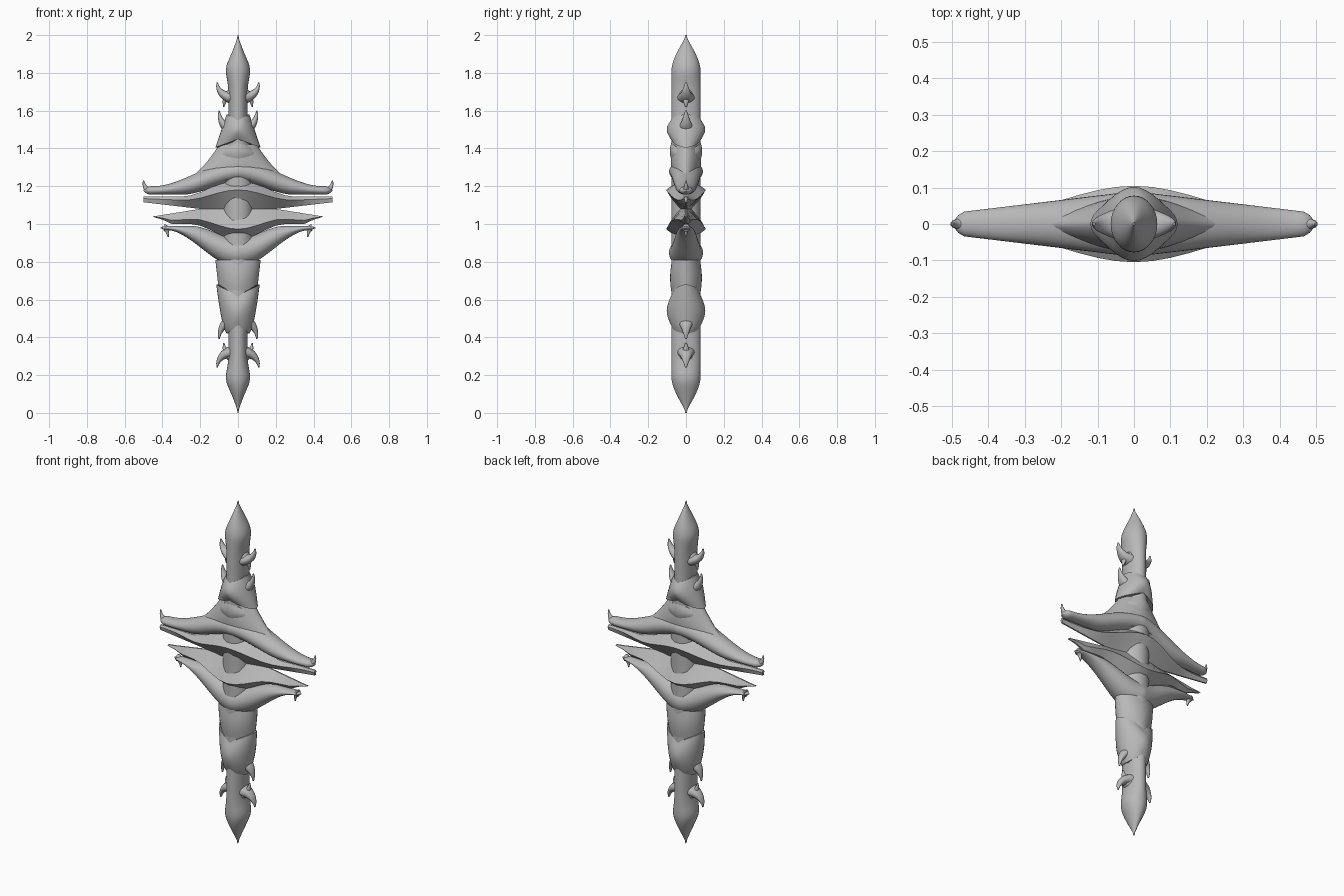
import bpy, bmesh, math

old = bpy.data.objects.get("Cube")
if old:
    bpy.data.objects.remove(old, do_unlink=True)

shade = (0.48, 0.48, 0.48, 1)
grey = bpy.data.materials.new("plain_grey")
grey.use_nodes = True
grey.diffuse_color = shade
grey.node_tree.nodes["Principled BSDF"].inputs["Base Color"].default_value = shade


def clamp(t):
    return max(0.0, min(1.0, t))


def mix(ends, t):
    return ends[0] + (ends[1] - ends[0]) * t


def ease(t):
    t = clamp(t)
    return t * t * (3 - 2 * t)


def steps(count):
    return [i / count for i in range(count + 1)]


def loft(name, rings, sharp_angle=40):
    """Skin equal-length point rings and cap both ends."""
    bm = bmesh.new()
    loops = [[bm.verts.new(point) for point in ring] for ring in rings]
    for lower, upper in zip(loops, loops[1:]):
        for i in range(len(lower)):
            bm.faces.new((lower[i - 1], lower[i], upper[i], upper[i - 1]))
    bm.faces.new(loops[0])
    bm.faces.new(loops[-1])
    bmesh.ops.recalc_face_normals(bm, faces=bm.faces)
    mesh = bpy.data.meshes.new(name)
    bm.to_mesh(mesh)
    bm.free()
    mesh.materials.append(grey)
    part = bpy.data.objects.new(name, mesh)
    bpy.context.collection.objects.link(part)
    bpy.ops.object.select_all(action="DESELECT")
    part.select_set(True)
    bpy.context.view_layer.objects.active = part
    bpy.ops.object.shade_smooth_by_angle(angle=math.radians(sharp_angle))


def oval(power=2.0, count=32):
    """Unit superellipse; a low power gives pointed sides."""
    def bend(value):
        return math.copysign(abs(value) ** (2 / power), value)
    turns = [math.tau * i / count for i in range(count)]
    return [(bend(math.cos(a)), bend(math.sin(a))) for a in turns]


def spindle(name, length=2):
    """Upright core, alike at both ends: pointed, swollen, then narrow."""
    rings = []
    for t in steps(100):
        z = length * t
        end = min(z, length - z)
        point = max(0.05, math.sin(math.pi / 2 * clamp(end / 0.2)) ** 1.2)
        swell = math.exp(-((end - 0.18) / 0.07) ** 2)
        width = point * (0.05 + 0.015 * swell + 0.03 * ease((end - 0.45) / 0.25))
        rings.append([(width * u, 0.078 * point * v, z) for u, v in oval()])
    loft(name, rings)


def sleeve(name, height, width, depth, bulge, lift, flare=1.0, power=1.8):
    """Upright collar; each pair runs from bottom to top, lift raises the sides."""
    rings = []
    for t in steps(12):
        half_x = mix(width, t ** flare)
        half_y = depth + bulge * math.sin(math.pi * t)
        rings.append([(half_x * u, half_y * v, mix(height, t) + mix(lift, t) * abs(u))
                      for u, v in oval(power)])
    loft(name, rings)


def arm(name, reach, top, top_run, bottom, bottom_run, depth):
    """Sideways limb; each pair runs from the middle to the tip."""
    rings = []
    for t in steps(60):
        x = reach * (2 * t - 1)
        side = abs(x)
        high = mix(top, ease(side / top_run))
        low = mix(bottom, ease(side / bottom_run))
        cap = max(0.1, clamp((reach - side) / 0.03) ** 0.5)
        half_y = cap * mix(depth, side / reach)
        half_z = cap * (high - low) / 2
        rings.append([(x, half_y * u, (high + low) / 2 + half_z * v) for u, v in oval()])
    loft(name, rings)


def blade(name, reach, outer, run, tip, pinch, waist=1.08, notch=0.2):
    """Faceted wedge, thin along the waist and deep at the ridge."""
    count = round(reach / 0.05)
    rings = []
    for i in range(-count, count + 1):
        x = reach * i / count
        side = abs(x)
        inner = mix((waist, tip), clamp((side - notch) / (reach - notch)))
        edge = mix(outer, ease(side / run))
        edge = mix((edge, inner), pinch * clamp((side + 0.1 - reach) / 0.1))
        ridge = mix((edge, inner), 0.35)
        deep = mix((0.105, 0.01), ease(side / 0.45))
        thin = max(0.004, 0.045 * (1 - side / notch))
        front = [(0.3 * deep, edge), (deep, ridge), (thin, inner)]
        back = [(-y, z) for y, z in reversed(front)]
        rings.append([(x, y, z) for y, z in front + back])
    loft(name, rings, sharp_angle=25)


def spurs(name, x, z, out, rise, radius, depth=1.4):
    """Mirrored pair of tapered hooks that curve from outward to upright."""
    for side, label in ((1, "left"), (-1, "right")):
        rings = []
        for t in steps(12):
            angle = math.pi / 2 * t
            along, up = out * math.cos(angle), rise * math.sin(angle)
            size = math.hypot(along, up)
            r = mix((radius, 0.003), t)
            px = x + out * math.sin(angle)
            pz = z + rise * (1 - math.cos(angle))
            rings.append([(side * (px - up / size * r * u), r * depth * v, pz + along / size * r * u)
                          for u, v in oval(count=16)])
        loft(f"{name}_{label}", rings)


spindle("spindle")

# Overlapping collars with chevron edges
sleeve("upper_collar", height=(1.45, 1.55), width=(0.12, 0.06), depth=0.078, bulge=0.024, lift=(-0.045, 0.03))
sleeve("upper_chevron", height=(1.33, 1.44), width=(0.12, 0.09), depth=0.074, bulge=0.012, lift=(0.04, -0.05))
sleeve("upper_shoulder", height=(1.23, 1.42), width=(0.3, 0.1), depth=0.065, bulge=0.015, lift=(0, 0),
       flare=0.6, power=1.6)
sleeve("lower_chevron", height=(0.62, 0.81), width=(0.105, 0.12), depth=0.074, bulge=0.01, lift=(0.06, 0))
sleeve("lower_collar", height=(0.46, 0.62), width=(0.06, 0.115), depth=0.076, bulge=0.026, lift=(-0.04, 0.06),
       flare=0.6)

# Long arms with hooked tips
arm("upper_arm", reach=0.5, top=(1.335, 1.2), top_run=0.45, bottom=(1.22, 1.155), bottom_run=0.3, depth=(0.09, 0.03))
arm("lower_arm", reach=0.41, top=(0.925, 0.99), top_run=0.25, bottom=(0.77, 0.968), bottom_run=0.38,
    depth=(0.09, 0.02))
spurs("upper_arm_tip", x=0.47, z=1.18, out=0.03, rise=0.05, radius=0.02, depth=1)
spurs("lower_arm_tip", x=0.39, z=0.98, out=-0.02, rise=-0.05, radius=0.02, depth=1)

# Faceted middle, pinched at the waist
blade("upper_blade", reach=0.5, outer=(1.235, 1.145), run=0.3, tip=1.115, pinch=0)
blade("lower_blade", reach=0.45, outer=(0.915, 1), run=0.25, tip=1.04, pinch=0.95)

# Hooked spurs, mirrored towards both ends of the spindle
for label, middle, way in (("upper", 1, 1), ("lower", 0.99, -1)):
    spurs(f"{label}_collar_spur", x=0.04, z=middle + way * 0.51, out=0.06, rise=way * 0.09, radius=0.035)
    spurs(f"{label}_outer_spur", x=0.03, z=middle + way * 0.67, out=0.08, rise=way * 0.08, radius=0.035)
    spurs(f"{label}_inner_spur", x=0.03, z=middle + way * 0.69, out=0.045, rise=way * -0.07, radius=0.03)
